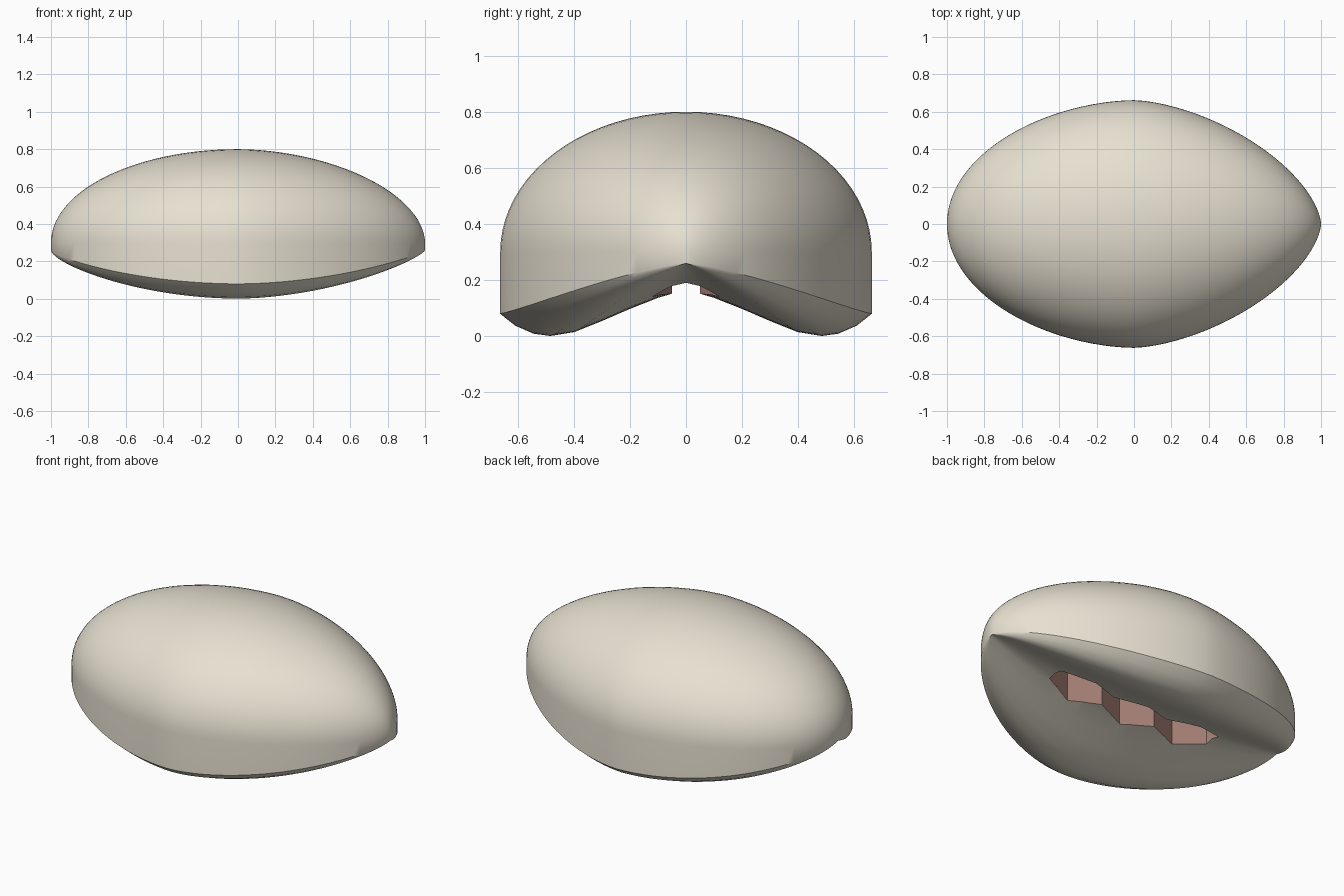
import bpy, bmesh
from math import sin, cos, pi

if "Cube" in bpy.data.objects:
    bpy.data.objects.remove(bpy.data.objects["Cube"])

def material(name, rgb):
    m = bpy.data.materials.new(name)
    m.diffuse_color = (*rgb, 1)
    m.use_nodes = True
    m.node_tree.nodes["Principled BSDF"].inputs["Base Color"].default_value = m.diffuse_color
    return m

shell_mat = material("bone", (0.80, 0.75, 0.64))
inner_mat = material("dark_red", (0.42, 0.24, 0.20))

def make_object(name, bm, mat):
    bmesh.ops.recalc_face_normals(bm, faces=bm.faces)
    me = bpy.data.meshes.new(name)
    bm.to_mesh(me)
    bm.free()
    me.materials.append(mat)
    ob = bpy.data.objects.new(name, me)
    bpy.context.collection.objects.link(ob)
    return ob

# Plan outline and height: round at -x, more pointed at +x
def half_width(x):
    p, q = (1.8, 0.5) if x < 0 else (1.6, 0.62)
    return 0.662 * max(0, 1 - abs(x) ** p) ** q

def height(x):
    p, q = (2, 0.5) if x < 0 else (1.85, 0.53)
    return 0.5 * max(0, 1 - abs(x) ** p) ** q

# Underside: (fraction of half width, drop below the centre ridge)
LIP = [(0, 0), (0.15, 0.023), (0.3, 0.062), (0.45, 0.105), (0.6, 0.145),
       (0.73, 0.159), (0.82, 0.151), (0.92, 0.122), (1, 0.08)]

def section(x):
    w, h = half_width(x), height(x)
    k = (w / 0.662) ** 1.1
    ridge = 0.16 + 0.10 * x * x
    pts = [(x, -w * cos(pi * i / 40), 0.3 + h * sin(pi * i / 40)) for i in range(41)]
    under = [(t, d) for t, d in reversed(LIP)] + [(-t, d) for t, d in LIP[1:]]
    return pts + [(x, w * t, ridge - d * k) for t, d in under]

# Shell body: cross sections skinned along x
bm = bmesh.new()
N = 56
rings = [[bm.verts.new(p) for p in section(-cos(pi * i / N) if 0 < i < N else (-1 if i == 0 else 1))]
         for i in range(N + 1)]
for a, b in zip(rings, rings[1:]):
    n = len(a)
    for j in range(n):
        bm.faces.new((a[j], a[(j + 1) % n], b[(j + 1) % n], b[j]))
bmesh.ops.remove_doubles(bm, verts=bm.verts, dist=0.0005)
shell = make_object("shell", bm, shell_mat)

# Toothed slit on the underside
xs = [0.55 - i * 1.1 / 6 for i in range(7)]
ws = [0.05, 0.12] * 3 + [0.05]
outline = [(x, w) for x, w in zip(xs, ws)] + [(x, -w) for x, w in zip(xs[::-1], ws[::-1])]
bm = bmesh.new()
base = bm.faces.new([bm.verts.new((x, y, -0.1)) for x, y in outline])
ext = bmesh.ops.extrude_face_region(bm, geom=[base])
for v in ext["geom"]:
    if isinstance(v, bmesh.types.BMVert):
        v.co.z = 0.38
cutter = make_object("slit_cutter", bm, inner_mat)
cutter.hide_render = True

# Carve the slit, keeping its own colour inside
shell.data.materials.append(inner_mat)
mod = shell.modifiers.new("slit", "BOOLEAN")
mod.operation = 'DIFFERENCE'
mod.solver = 'EXACT'
mod.material_mode = 'TRANSFER'
mod.object = cutter
bpy.context.view_layer.objects.active = shell
shell.select_set(True)
bpy.ops.object.modifier_apply(modifier=mod.name)
bpy.data.objects.remove(cutter)
bpy.ops.object.shade_smooth_by_angle(angle=0.6)
